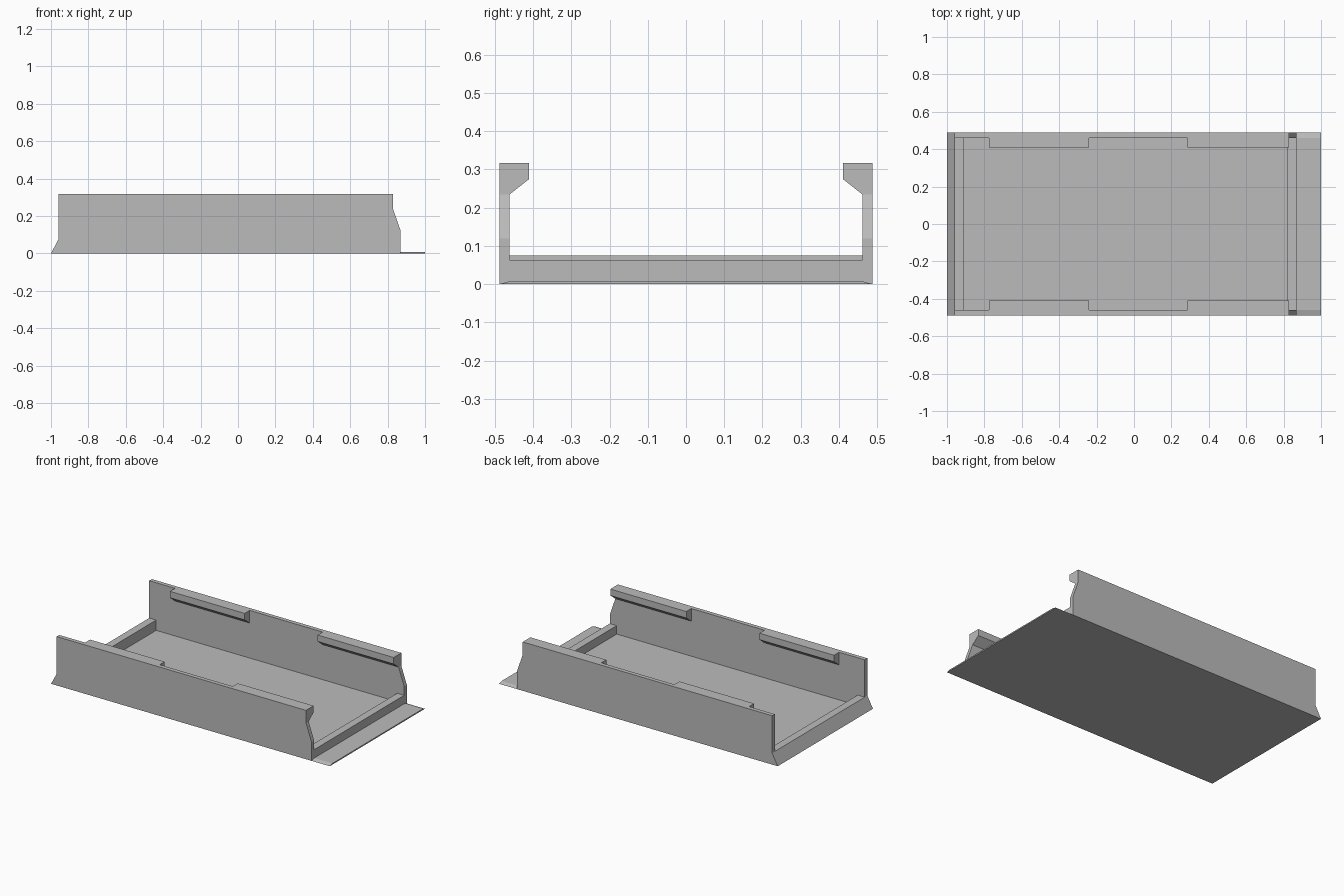
import bpy
import bmesh
from mathutils import Vector

cube = bpy.data.objects.get("Cube")
if cube:
    bpy.data.objects.remove(cube, do_unlink=True)

GREY = (0.5, 0.5, 0.5, 1)
grey = bpy.data.materials.new("plain grey")
grey.use_nodes = True
grey.diffuse_color = GREY
grey.node_tree.nodes["Principled BSDF"].inputs["Base Color"].default_value = GREY

OUTER, INNER, TOP = 0.488, 0.461, 0.317
SHEET = 0.008


def prism(name, profile, axis, start, end):
    """Extrude a closed 2D profile along x (profile is y,z) or y (profile is x,z)."""
    def place(p, t):
        return (t, p[0], p[1]) if axis == "x" else (p[0], t, p[1])

    bm = bmesh.new()
    face = bm.faces.new([bm.verts.new(place(p, start)) for p in profile])
    step = Vector(place((0, 0), end - start))
    ext = bmesh.ops.extrude_face_region(bm, geom=[face], use_keep_orig=True)
    moved = [g for g in ext["geom"] if isinstance(g, bmesh.types.BMVert)]
    bmesh.ops.translate(bm, verts=moved, vec=step)
    bmesh.ops.recalc_face_normals(bm, faces=bm.faces)
    mesh = bpy.data.meshes.new(name)
    bm.to_mesh(mesh)
    bm.free()
    mesh.materials.append(grey)
    obj = bpy.data.objects.new(name, mesh)
    bpy.context.collection.objects.link(obj)
    return obj


# Thin floor with a ramped stop at one end and a square stop at the other
floor_profile = [(-1, 0), (-0.96, 0.075), (-0.91, 0.075), (-0.91, SHEET),
                 (0.82, SHEET), (0.82, 0.063), (0.87, 0.063), (0.87, 0)]
prism("floor_with_stops", floor_profile, "y", -INNER, INNER)

# Thin lip with bevelled side edges
lip_profile = [(-OUTER, 0), (OUTER, 0), (INNER, SHEET), (-INNER, SHEET)]
prism("end_lip", lip_profile, "x", 0.87, 1)

# Side walls and their overhanging clips
wall_profile = [(-1, 0), (-0.96, 0.075), (-0.96, TOP), (0.83, TOP),
                (0.83, 0.235), (0.87, 0.12), (0.87, 0)]
clip_spans = [(-0.775, -0.24), (0.285, 0.83)]
for side, s in (("front", -1), ("back", 1)):
    prism(side + "_wall", wall_profile, "y", s * INNER, s * OUTER)
    clip_profile = [(s * INNER, TOP), (s * 0.41, TOP), (s * 0.41, 0.275), (s * INNER, 0.235)]
    for end, (x0, x1) in zip(("right", "left"), clip_spans):
        prism(f"{side}_{end}_clip", clip_profile, "x", x0, x1)
